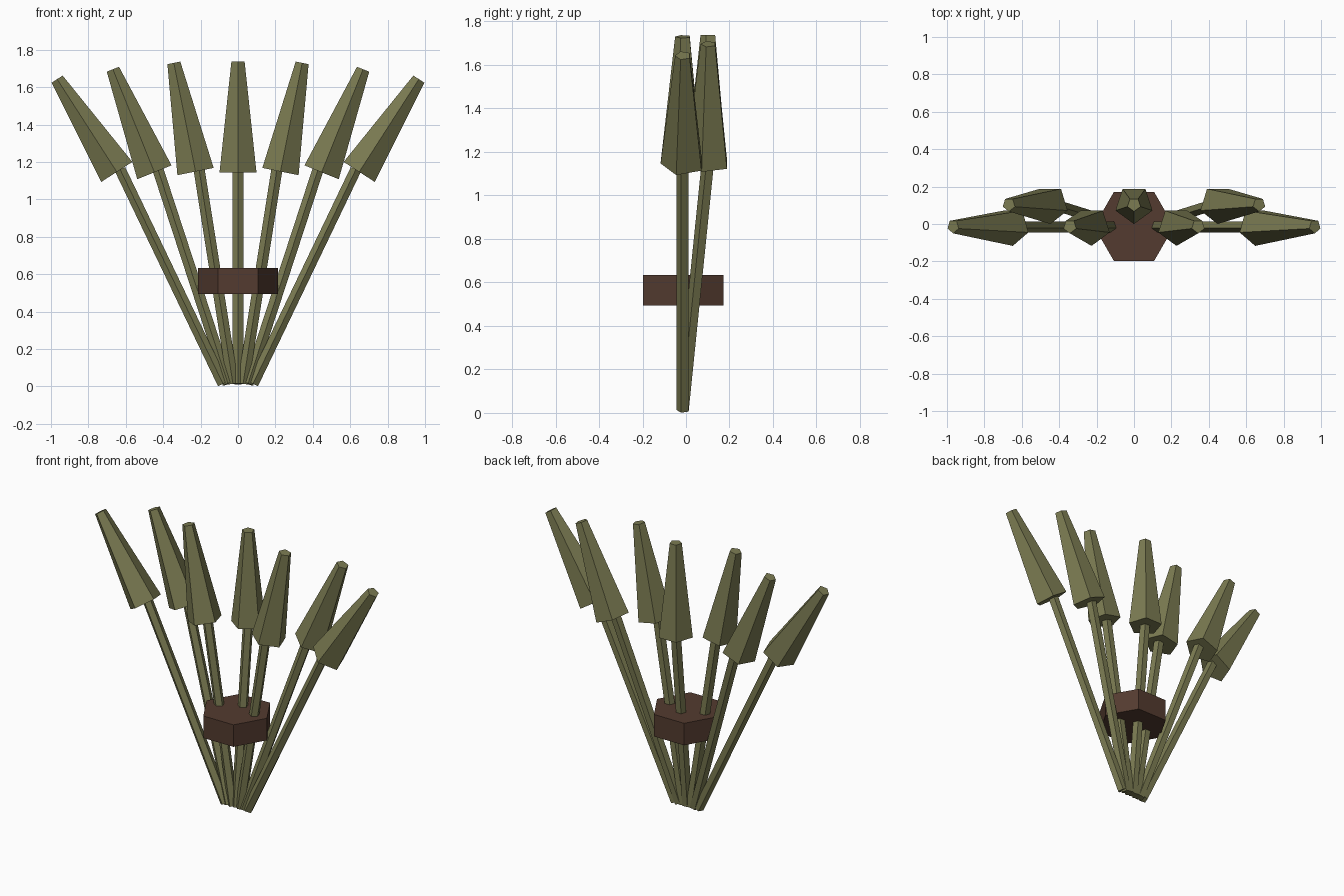
import bpy, bmesh, math
from mathutils import Vector

if "Cube" in bpy.data.objects:
    bpy.data.objects.remove(bpy.data.objects["Cube"])


def material(name, rgb):
    m = bpy.data.materials.new(name)
    m.diffuse_color = (*rgb, 1)
    m.use_nodes = True
    m.node_tree.nodes["Principled BSDF"].inputs["Base Color"].default_value = m.diffuse_color
    return m


olive = material("olive green", (0.20, 0.20, 0.085))
brown = material("dark brown", (0.088, 0.044, 0.029))


def prism(name, start, end, r0, r1, sides, mat, phase):
    """Flat-sided, capped, tapered prism between two points."""
    start, end = Vector(start), Vector(end)
    axis = (end - start).normalized()
    side = Vector((0, 1, 0)).cross(axis).normalized()   # stays in the x-z plane
    back = axis.cross(side)
    bm = bmesh.new()
    rings = []
    for centre, r in ((start, r0), (end, r1)):
        ring = []
        for i in range(sides):
            a = phase + 2 * math.pi * i / sides
            ring.append(bm.verts.new(centre + r * (math.cos(a) * side + math.sin(a) * back)))
        rings.append(ring)
    lo, hi = rings
    for i in range(sides):
        j = (i + 1) % sides
        bm.faces.new((lo[i], lo[j], hi[j], hi[i]))
    bm.faces.new(lo[::-1])
    bm.faces.new(hi)
    bmesh.ops.recalc_face_normals(bm, faces=bm.faces)
    mesh = bpy.data.meshes.new(name)
    bm.to_mesh(mesh)
    bm.free()
    mesh.materials.append(mat)
    obj = bpy.data.objects.new(name, mesh)
    bpy.context.collection.objects.link(obj)
    return obj


FRONT_Y, BACK_Y = -0.013, 0.104
POINT_FORWARD = -math.pi / 2

# stem foot x, stem top x, head base (x, z), head tip (x, z), head y
stalks = [
    (0.000, 0.000, (0.000, 1.144), (0.000, 1.738), BACK_Y),
    (0.027, 0.208, (0.227, 1.149), (0.343, 1.730), FRONT_Y),
    (0.053, 0.428, (0.447, 1.145), (0.669, 1.696), BACK_Y),
    (0.080, 0.630, (0.648, 1.147), (0.967, 1.643), FRONT_Y),
]

# Fan of stems with tapered five-sided heads, mirrored left and right
for n, (foot, top, base, tip, y) in enumerate(stalks):
    for s in ((1,) if n == 0 else (1, -1)):
        tag = f"{n}_{'right' if s > 0 else 'left'}"
        prism("stem_" + tag, (s * foot, FRONT_Y, 0.014), (s * top, y, 1.16),
              0.0312, 0.0312, 5, olive, POINT_FORWARD)
        prism("head_" + tag, (s * base[0], y, base[1]), (s * tip[0], y, tip[1]),
              0.104, 0.037, 5, olive, POINT_FORWARD)

# Six-sided binding block around the stems
prism("binding_block", (0, -0.013, 0.493), (0, -0.013, 0.634), 0.214, 0.214, 6, brown, 0)
